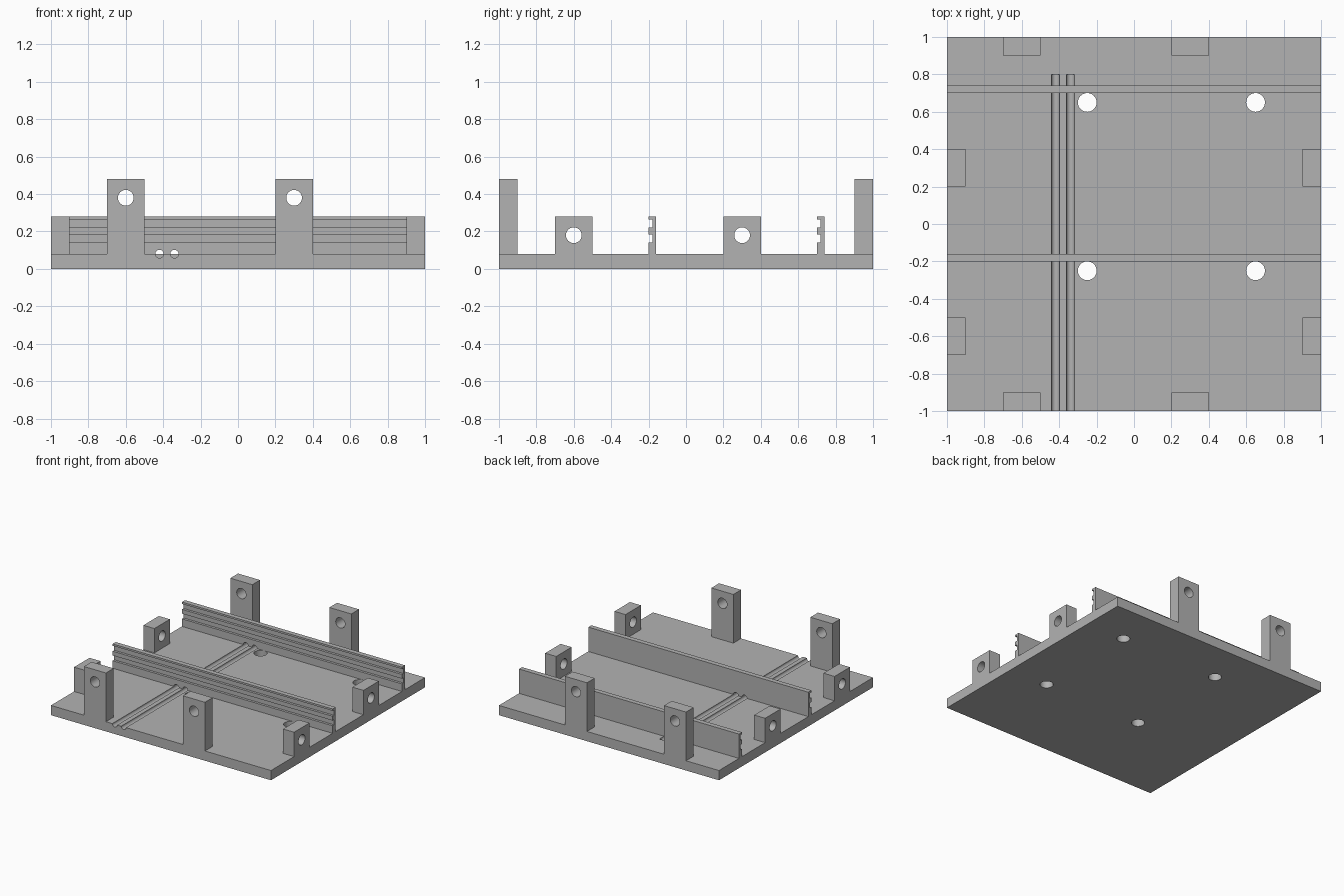
import bpy
import bmesh
from math import pi
from mathutils import Matrix, Vector

scene = bpy.context.scene
if "Cube" in bpy.data.objects:
    bpy.data.objects.remove(bpy.data.objects["Cube"])

# Single grey material
GREY = (0.45, 0.45, 0.45, 1)
grey = bpy.data.materials.new("plain_grey")
grey.use_nodes = True
grey.diffuse_color = GREY
grey.node_tree.nodes["Principled BSDF"].inputs["Base Color"].default_value = GREY

PLATE_TOP = 0.08


def finish(bm, name):
    bmesh.ops.recalc_face_normals(bm, faces=bm.faces)
    mesh = bpy.data.meshes.new(name)
    bm.to_mesh(mesh)
    bm.free()
    mesh.materials.append(grey)
    ob = bpy.data.objects.new(name, mesh)
    scene.collection.objects.link(ob)
    return ob


def box(name, low, high):
    low, high = Vector(low), Vector(high)
    bm = bmesh.new()
    bmesh.ops.create_cube(bm, size=1, matrix=Matrix.Translation((low + high) / 2)
                          @ Matrix.Diagonal((*(high - low), 1)))
    return finish(bm, name)


def rod(center, radius, length, axis):
    """Cylindrical cutter along one axis."""
    turn = {"x": Matrix.Rotation(pi / 2, 4, "Y"),
            "y": Matrix.Rotation(pi / 2, 4, "X"),
            "z": Matrix.Identity(4)}[axis]
    bm = bmesh.new()
    bmesh.ops.create_cone(bm, cap_ends=True, segments=48, radius1=radius,
                          radius2=radius, depth=length,
                          matrix=Matrix.Translation(center) @ turn)
    ob = finish(bm, "hole_cutter")
    ob.hide_render = True
    return ob


def drill(ob, cutters):
    bpy.ops.object.select_all(action="DESELECT")
    bpy.context.view_layer.objects.active = ob
    ob.select_set(True)
    for cutter in cutters:
        mod = ob.modifiers.new("hole", "BOOLEAN")
        mod.operation = "DIFFERENCE"
        mod.solver = "EXACT"
        mod.object = cutter
        bpy.ops.object.modifier_apply(modifier=mod.name)
    bpy.ops.object.shade_smooth_by_angle(angle=pi / 6)


def rail(name, y):
    """Upright strip with two slots along its front side."""
    front, slot, back = y, y + 0.02, y + 0.04
    profile = [(back, PLATE_TOP), (back, 0.28), (front, 0.28), (front, 0.265),
               (slot, 0.265), (slot, 0.22), (front, 0.22), (front, 0.185),
               (slot, 0.185), (slot, 0.142), (front, 0.142), (front, PLATE_TOP)]
    bm = bmesh.new()
    face = bm.faces.new([bm.verts.new((-1, py, pz)) for py, pz in profile])
    new = bmesh.ops.extrude_face_region(bm, geom=[face])["geom"]
    bmesh.ops.translate(bm, vec=(2, 0, 0),
                        verts=[v for v in new if isinstance(v, bmesh.types.BMVert)])
    return finish(bm, name)


# Base plate with four bolt holes and two round-bottomed grooves
plate = box("base_plate", (-1, -1, 0), (1, 1, PLATE_TOP))
bolts = [rod((x, y, 0.04), 0.05, 0.3, "z") for x in (-0.25, 0.65) for y in (-0.25, 0.65)]
grooves = [rod((x, -0.15, PLATE_TOP), 0.022, 1.9, "y") for x in (-0.42, -0.34)]
drill(plate, bolts + grooves)

# Slotted rails, pierced where the grooves run under them
for name, y in (("front_rail", -0.2), ("rear_rail", 0.7)):
    drill(rail(name, y), grooves)

# Drilled tabs: tall ones at front and back, short ones at the sides
tab_cutters = []
for offset, order in ((-0.6, "first"), (0.3, "second")):
    across = rod((offset, 0, 0.38), 0.042, 2.4, "y")
    along = rod((0, offset, 0.18), 0.042, 2.4, "x")
    tab_cutters += [across, along]
    lo, hi = offset - 0.1, offset + 0.1
    for side, inner, outer in (("front", -1, -0.9), ("back", 0.9, 1)):
        drill(box(f"{side}_{order}_tab", (lo, inner, PLATE_TOP), (hi, outer, 0.48)), [across])
    for side, inner, outer in (("right", -1, -0.9), ("left", 0.9, 1)):
        drill(box(f"{side}_{order}_tab", (inner, lo, PLATE_TOP), (outer, hi, 0.28)), [along])

# Remove the used cutters
for cutter in bolts + grooves + tab_cutters:
    bpy.data.objects.remove(cutter)
